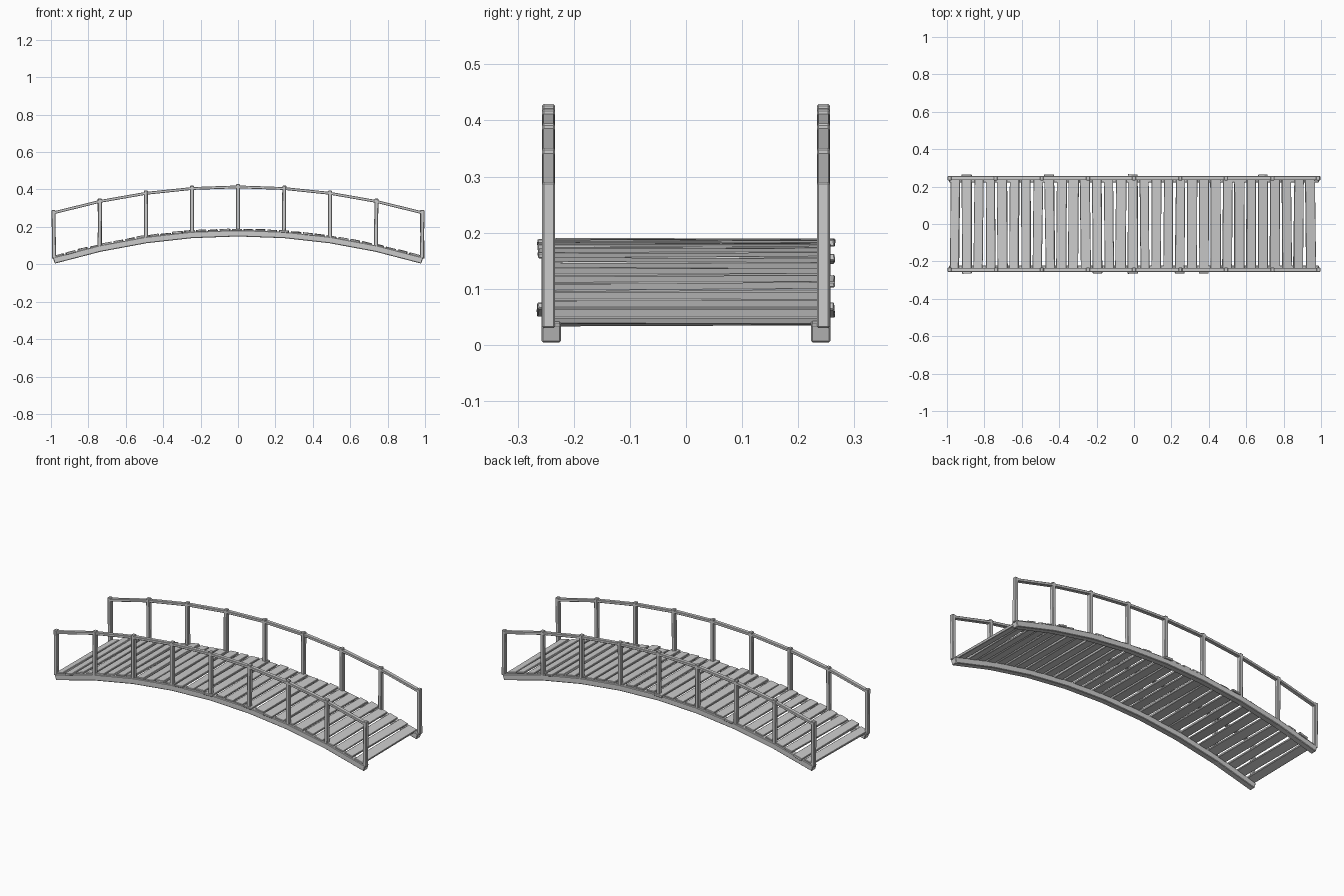
import bpy, bmesh, math, random
from mathutils import Vector, Matrix

random.seed(4)
cube = bpy.data.objects.get("Cube")
if cube:
    bpy.data.objects.remove(cube, do_unlink=True)

# Single weathered grey for the whole bridge
grey = bpy.data.materials.new("weathered grey")
grey.use_nodes = True
grey.diffuse_color = (0.6, 0.6, 0.6, 1)
grey.node_tree.nodes["Principled BSDF"].inputs["Base Color"].default_value = (0.6, 0.6, 0.6, 1)

HALF = 0.985
BAYS = 8
SIDE_Y = 0.245


def arch(x, crown, rise):
    return crown - rise * (x / HALF) ** 2


def slope(x, rise):
    return -2 * rise * x / HALF ** 2


def finish(name, bm, bevel):
    bmesh.ops.recalc_face_normals(bm, faces=bm.faces)
    mesh = bpy.data.meshes.new(name)
    bm.to_mesh(mesh)
    bm.free()
    mesh.materials.append(grey)
    obj = bpy.data.objects.new(name, mesh)
    bpy.context.collection.objects.link(obj)
    mod = obj.modifiers.new("worn edges", "BEVEL")
    mod.width = bevel
    mod.segments = 1
    mod.limit_method = "ANGLE"
    return obj


def box(name, size, matrix, bevel, jitter=0.0):
    bm = bmesh.new()
    bmesh.ops.create_cube(bm, size=1)
    for v in bm.verts:
        v.co = Vector(a * b for a, b in zip(v.co, size))
        v.co += Vector(random.uniform(-jitter, jitter) for _ in range(3))
    bm.transform(matrix)
    return finish(name, bm, bevel)


def swept_bar(name, stations, y, width, height, crown, rise, bevel):
    """Rectangular bar that follows the arch, cut square at its ends."""
    bm = bmesh.new()
    rings = []
    for x in stations:
        up = Vector((-slope(x, rise), 0, 1)).normalized() * height / 2
        centre = Vector((x, y, arch(x, crown, rise)))
        side = Vector((0, width / 2, 0))
        rings.append([bm.verts.new(centre + a * side + b * up)
                      for a, b in ((-1, -1), (1, -1), (1, 1), (-1, 1))])
    for r, s in zip(rings, rings[1:]):
        for i in range(4):
            j = (i + 1) % 4
            bm.faces.new((r[i], r[j], s[j], s[i]))
    bm.faces.new(rings[0])
    bm.faces.new(rings[-1])
    return finish(name, bm, bevel)


stations = [HALF * (2 * i / BAYS - 1) for i in range(BAYS + 1)]

for side, label in ((1, "back"), (-1, "front")):
    # Arched support beam
    swept_bar(label + "_beam", stations, side * 0.240, 0.035, 0.034,
              0.166, 0.146, 0.003)
    # Handrail
    rail_ends = [stations[0] - 0.006] + stations[1:-1] + [stations[-1] + 0.006]
    swept_bar(label + "_handrail", rail_ends, side * SIDE_Y, 0.022, 0.015,
              0.414, 0.138, 0.002)
    # Upright posts
    for i, x in enumerate(stations):
        top = arch(x, 0.429, 0.139)
        bottom = arch(x, 0.176, 0.146)
        lean = random.uniform(-0.012, 0.012)
        place = (Matrix.Translation((x, side * SIDE_Y, (top + bottom) / 2))
                 @ Matrix.Rotation(lean, 4, "Y"))
        box(f"{label}_post_{i + 1}", (0.021, 0.023, top - bottom), place, 0.003)

# Deck planks, laid across the beams with uneven lengths and angles
PLANKS = 31
for i in range(PLANKS):
    x = -0.957 + i * 1.9 / (PLANKS - 1)
    ends = [0.247 + random.choice((0, 0.004, 0.008, 0.018)) for _ in range(2)]
    z = arch(x, 0.183, 0.146) + random.uniform(-0.001, 0.002)
    place = (Matrix.Translation((x, (ends[0] - ends[1]) / 2, z))
             @ Matrix.Rotation(random.uniform(-0.014, 0.014), 4, "Z")
             @ Matrix.Rotation(random.uniform(-0.006, 0.006), 4, "X")
             @ Matrix.Rotation(-math.atan(slope(x, 0.146)), 4, "Y"))
    box(f"deck_plank_{i + 1}", (random.uniform(0.048, 0.056), sum(ends), 0.012),
        place, 0.002, 0.0015)
